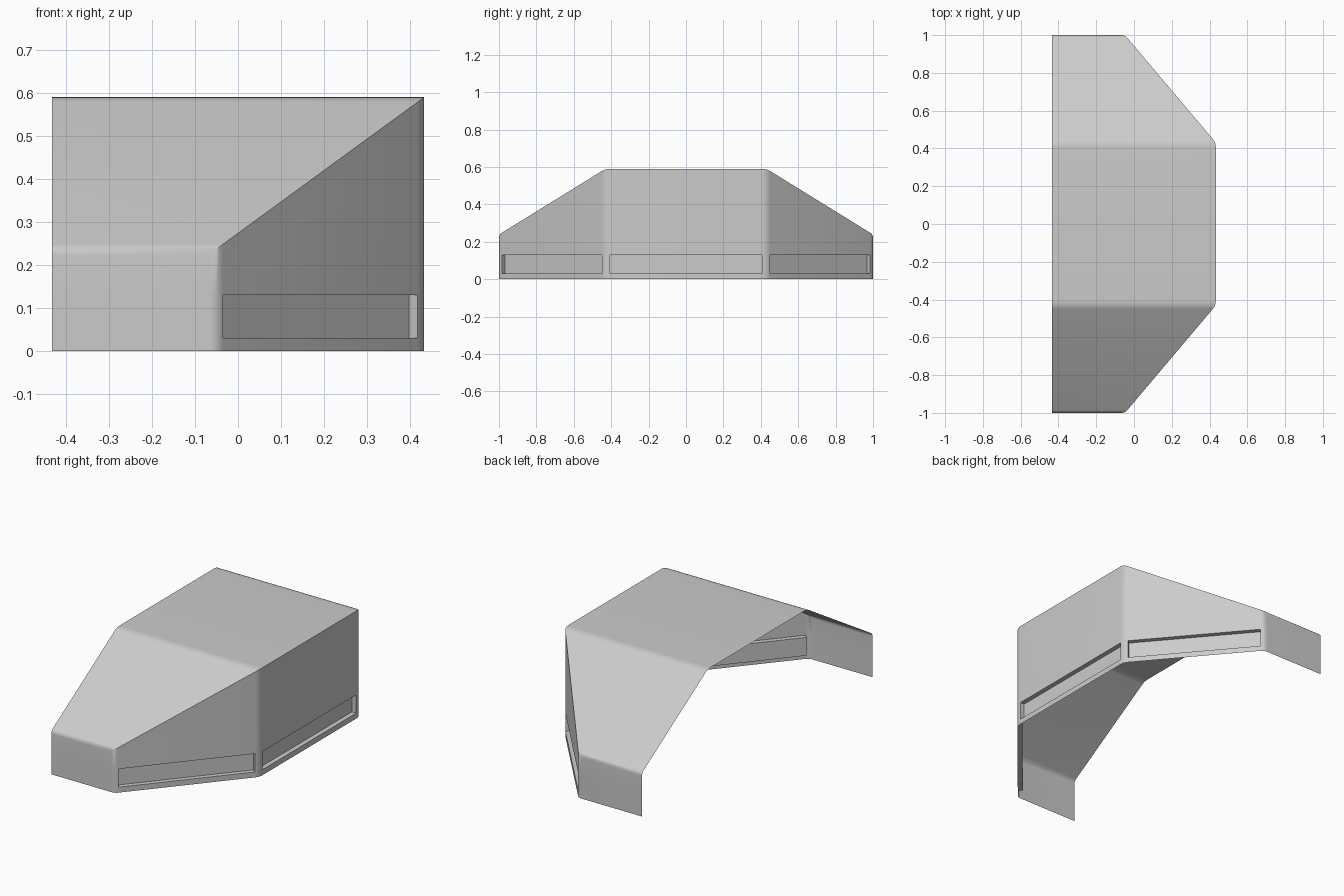
import bpy, bmesh
from mathutils import Vector

if "Cube" in bpy.data.objects:
    bpy.data.objects.remove(bpy.data.objects["Cube"])

BACK = -0.433
SLOT_DEPTH = 0.026
STEPS = 6


def arc(a, b, c):
    """Rounded corner from a to c with control point b."""
    a, b, c = Vector(a), Vector(b), Vector(c)
    ts = [i / STEPS for i in range(STEPS + 1)]
    return [a * (1 - t) ** 2 + b * 2 * t * (1 - t) + c * t * t for t in ts]


# Rim where the roof meets the walls: eave corner, shoulder corner, then mirrored
half = [Vector((BACK, -1, 0.222))]
half += arc((-0.068, -1, 0.222), (-0.048, -1, 0.238), (-0.035, -0.985, 0.248))
half += arc((0.417, -0.45, 0.578), (0.433, -0.431, 0.59), (0.433, -0.406, 0.59))
rim = half + [Vector((p.x, -p.y, p.z)) for p in reversed(half)]
n = len(rim)
eave_end, shoulder_end = STEPS + 1, 2 * STEPS + 2
slots = {eave_end, shoulder_end, n - 2 - eave_end}

bm = bmesh.new()


def face(*pts):
    bm.faces.new([bm.verts.new(p) for p in pts])


def recess(pts):
    """Sunken rectangular panel in place of a flat wall face."""
    normal = (pts[1] - pts[0]).cross(pts[3] - pts[0]).normalized()
    inner = [p - normal * SLOT_DEPTH for p in pts]
    face(*inner)
    for k in range(4):
        m = (k + 1) % 4
        face(pts[k], pts[m], inner[m], inner[k])


def column(p):
    return [Vector((p.x, p.y, z)) for z in (0, 0.03, 0.13)] + [p.copy()]


for i in range(n - 1):
    # Upright walls, with a slot in each of the three front panels
    a, b = column(rim[i]), column(rim[i + 1])
    for row in range(3):
        quad = [a[row], b[row], b[row + 1], a[row + 1]]
        if row == 1 and i in slots:
            recess(quad)
        else:
            face(*quad)
    # Roof strip running back to the open end
    if 0 < i < n - 2:
        p, q = rim[i], rim[i + 1]
        face(p, q, Vector((BACK, q.y, q.z)), Vector((BACK, p.y, p.z)))

bmesh.ops.remove_doubles(bm, verts=bm.verts[:], dist=1e-5)
mesh = bpy.data.meshes.new("hood_shell")
bm.to_mesh(mesh)
bm.free()
hood = bpy.data.objects.new("hood_shell", mesh)
bpy.context.collection.objects.link(hood)
bpy.context.view_layer.objects.active = hood
hood.select_set(True)
bpy.ops.object.shade_smooth_by_angle(angle=0.6)
